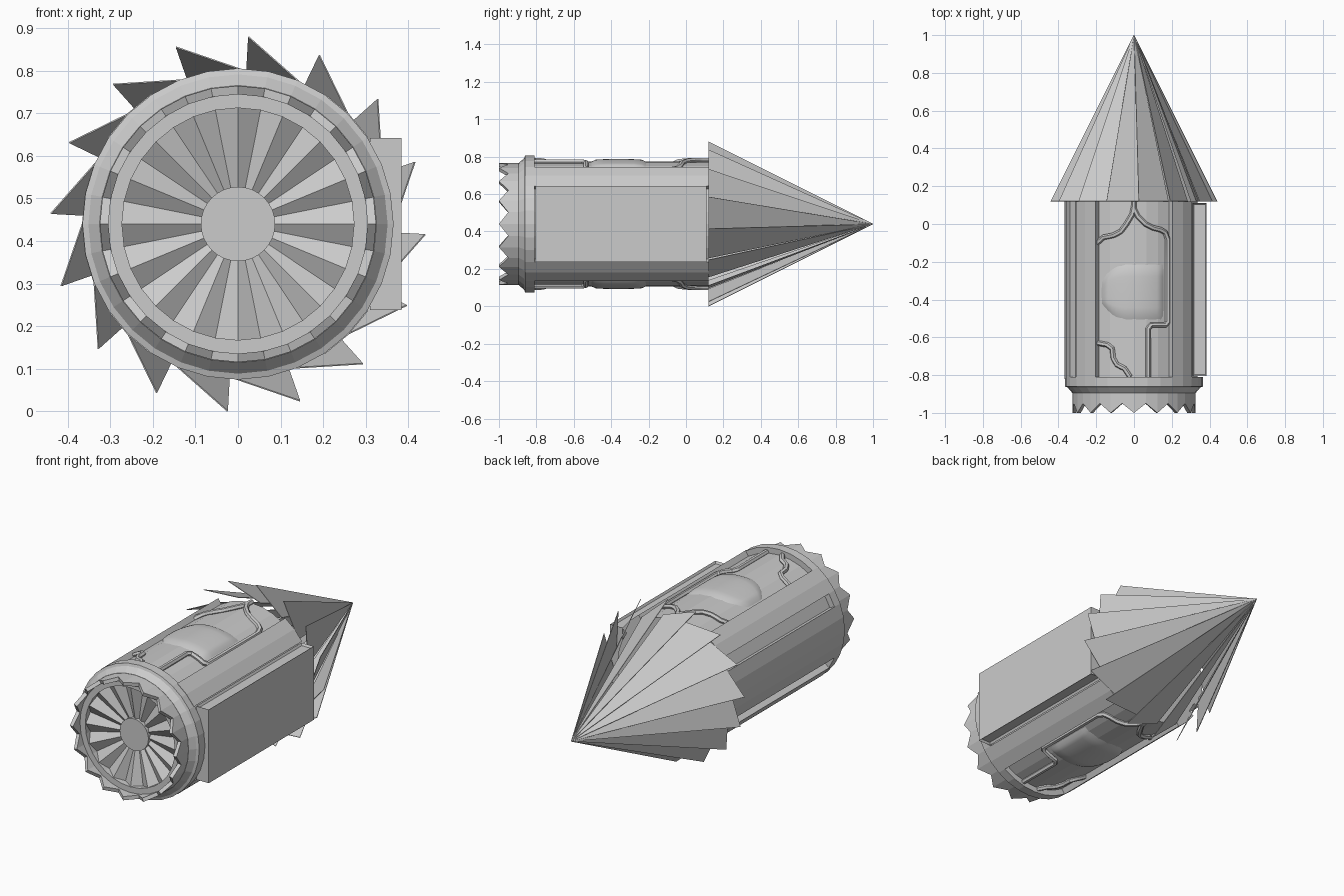
import bpy, bmesh
from math import sin, cos, pi, radians, sqrt
from mathutils import Vector

if "Cube" in bpy.data.objects:
    bpy.data.objects.remove(bpy.data.objects["Cube"])

ZC = 0.44      # height of the long axis
N = 32         # sides of the round parts


def polar(r, a, y):
    return Vector((r * cos(a), y, ZC + r * sin(a)))


def finish(name, bm, smooth=False):
    bmesh.ops.recalc_face_normals(bm, faces=bm.faces[:])
    me = bpy.data.meshes.new(name)
    bm.to_mesh(me)
    bm.free()
    ob = bpy.data.objects.new(name, me)
    bpy.context.collection.objects.link(ob)
    if smooth:
        for p in me.polygons:
            p.use_smooth = True
    return ob


def lathe(name, profile, closed=False, caps=False):
    """Revolve (y, r, zigzag) about the long axis; zigzag moves odd points back."""
    bm = bmesh.new()
    rings = [[bm.verts.new(polar(r, 2 * pi * k / N, y + zig * (k % 2)))
              for k in range(N)] for y, r, zig in profile]
    pairs = list(zip(rings, rings[1:])) + ([(rings[-1], rings[0])] if closed else [])
    for a, b in pairs:
        for k in range(N):
            j = (k + 1) % N
            bm.faces.new((a[k], a[j], b[j], b[k]))
    if caps:
        bm.faces.new(rings[0])
        bm.faces.new(rings[-1])
    return finish(name, bm)


def sector(name, a0, a1, steps, r0, r1, y0, y1):
    """Curved bar between two angles."""
    bm = bmesh.new()
    loops = []
    for i in range(steps + 1):
        a = radians(a0 + (a1 - a0) * i / steps)
        loops.append([bm.verts.new(polar(r, a, y))
                      for r, y in ((r0, y0), (r1, y0), (r1, y1), (r0, y1))])
    for a, b in zip(loops, loops[1:]):
        for k in range(4):
            j = (k + 1) % 4
            bm.faces.new((a[k], a[j], b[j], b[k]))
    bm.faces.new(loops[0])
    bm.faces.new(loops[-1])
    return finish(name, bm)


def pipe(name, pts, side):
    """Round pipe lying on the recessed core; side is +1 top, -1 bottom."""
    dense = []
    for a, b in zip(pts, pts[1:]):
        for i in range(3):
            t = i / 3
            dense.append((a[0] + (b[0] - a[0]) * t, a[1] + (b[1] - a[1]) * t))
    dense.append(pts[-1])
    cu = bpy.data.curves.new(name, 'CURVE')
    cu.dimensions = '3D'
    cu.bevel_depth = 0.014
    cu.bevel_resolution = 1
    cu.use_fill_caps = True
    sp = cu.splines.new('POLY')
    sp.points.add(len(dense) - 1)
    for p, (x, y) in zip(sp.points, dense):
        p.co = (x, y, ZC + side * sqrt(0.341 ** 2 - x * x), 1)
    ob = bpy.data.objects.new(name, cu)
    bpy.context.collection.objects.link(ob)
    bpy.ops.object.select_all(action='DESELECT')
    ob.select_set(True)
    bpy.context.view_layer.objects.active = ob
    bpy.ops.object.convert(target='MESH')
    bpy.ops.object.shade_smooth_by_angle()


# recessed inner core and the four frame bars around it
lathe("body_core", [(-0.84, 0.335, 0), (0.12, 0.335, 0)], caps=True)
for i in range(4):
    sector(f"frame_bar_{i}", 33.75 + 90 * i, 56.25 + 90 * i, 2, 0.30, 0.368, -0.82, 0.12)

# raised left panel with a groove on either side
sector("left_panel", 157.5, 202.5, 4, 0.30, 0.367, -0.82, 0.12)

# stepped collar and saw-toothed front rim
lathe("collar", [(-0.81, 0.30, 0), (-0.81, 0.366, 0), (-0.86, 0.366, 0), (-0.865, 0.352, 0),
                 (-0.895, 0.326, 0), (-0.895, 0.30, 0)], closed=True)
lathe("toothed_rim", [(-0.85, 0.325, 0), (-1.0, 0.325, 0.05), (-1.0, 0.305, 0.05),
                      (-0.85, 0.305, 0)], closed=True)

# intake: flat ring, pleated funnel and hub disc
lathe("intake_ring", [(-0.94, 0.306, 0), (-0.94, 0.273, 0), (-0.90, 0.273, 0)])
lathe("intake_fan", [(-0.935, 0.274, 0.032), (-0.895, 0.08, 0.012)])
lathe("intake_hub", [(-0.905, 0.0875, 0), (-0.86, 0.0875, 0)], caps=True)

# cone of sixteen overlapping blades
bm = bmesh.new()
for k in range(16):
    a = radians(22.5 * k - 3.2)
    bm.faces.new([bm.verts.new(p) for p in (
        Vector((0, 1, ZC)), polar(0.441, a, 0.12), polar(0.352, a - radians(28), 0.12))])
cone = finish("cone_blades", bm)
sol = cone.modifiers.new("thickness", 'SOLIDIFY')
sol.thickness = 0.003
sol.offset = 0

# side box with shallow trays in its top and bottom
bm = bmesh.new()
bmesh.ops.create_cube(bm, size=1)
for v in bm.verts:
    v.co = Vector((0.3475 + v.co.x * 0.075, -0.3475 + v.co.y * 0.915, ZC + v.co.z * 0.405))
bm.normal_update()
ends = [f for f in bm.faces if abs(f.normal.z) > 0.9]
bmesh.ops.inset_individual(bm, faces=ends, thickness=0.01, depth=-0.012)
finish("side_box", bm)

# pipes and bulged hatch, repeated on the top and the underside
LONG = [(0.075, -0.81), (0.075, -0.555), (0.09, -0.535), (0.165, -0.535), (0.178, -0.52),
        (0.178, -0.08), (0.165, -0.045), (0.14, -0.03), (0.1, -0.02), (0.06, 0.0),
        (0.02, 0.04), (0.0, 0.08), (0.0, 0.12)]
BRANCH = [(0.0, 0.1), (-0.01, 0.05), (-0.04, 0.0), (-0.07, -0.04), (-0.11, -0.06),
          (-0.16, -0.07), (-0.195, -0.1)]
SHORT = [(-0.195, -0.63), (-0.14, -0.64), (-0.115, -0.66), (-0.11, -0.71), (-0.09, -0.745),
         (-0.05, -0.765), (-0.02, -0.81)]
for side, tag in ((1, "top"), (-1, "bottom")):
    pipe(f"{tag}_long_pipe", LONG, side)
    pipe(f"{tag}_branch_pipe", BRANCH, side)
    pipe(f"{tag}_short_pipe", SHORT, side)

    # D-shaped hatch: straight right edge, rounded left edge
    bm = bmesh.new()
    rows = []
    for i in range(17):
        x = -0.18 + 0.345 * i / 16
        q = min(0.0, (x + 0.03) / 0.15)
        half = max(0.06, 0.165 * sqrt(max(0.0, 1 - q * q)))
        row = []
        for j in range(9):
            t = -1 + j / 4
            edge = i in (0, 16) or j in (0, 8)
            r = 0.325 if edge else 0.336 + 0.011 * (1 - t ** 4)
            row.append(bm.verts.new((x, -0.36 + half * t, ZC + side * sqrt(r * r - x * x))))
        rows.append(row)
    for a, b in zip(rows, rows[1:]):
        for j in range(8):
            bm.faces.new((a[j], a[j + 1], b[j + 1], b[j]))
    finish(f"{tag}_hatch", bm, smooth=True)
